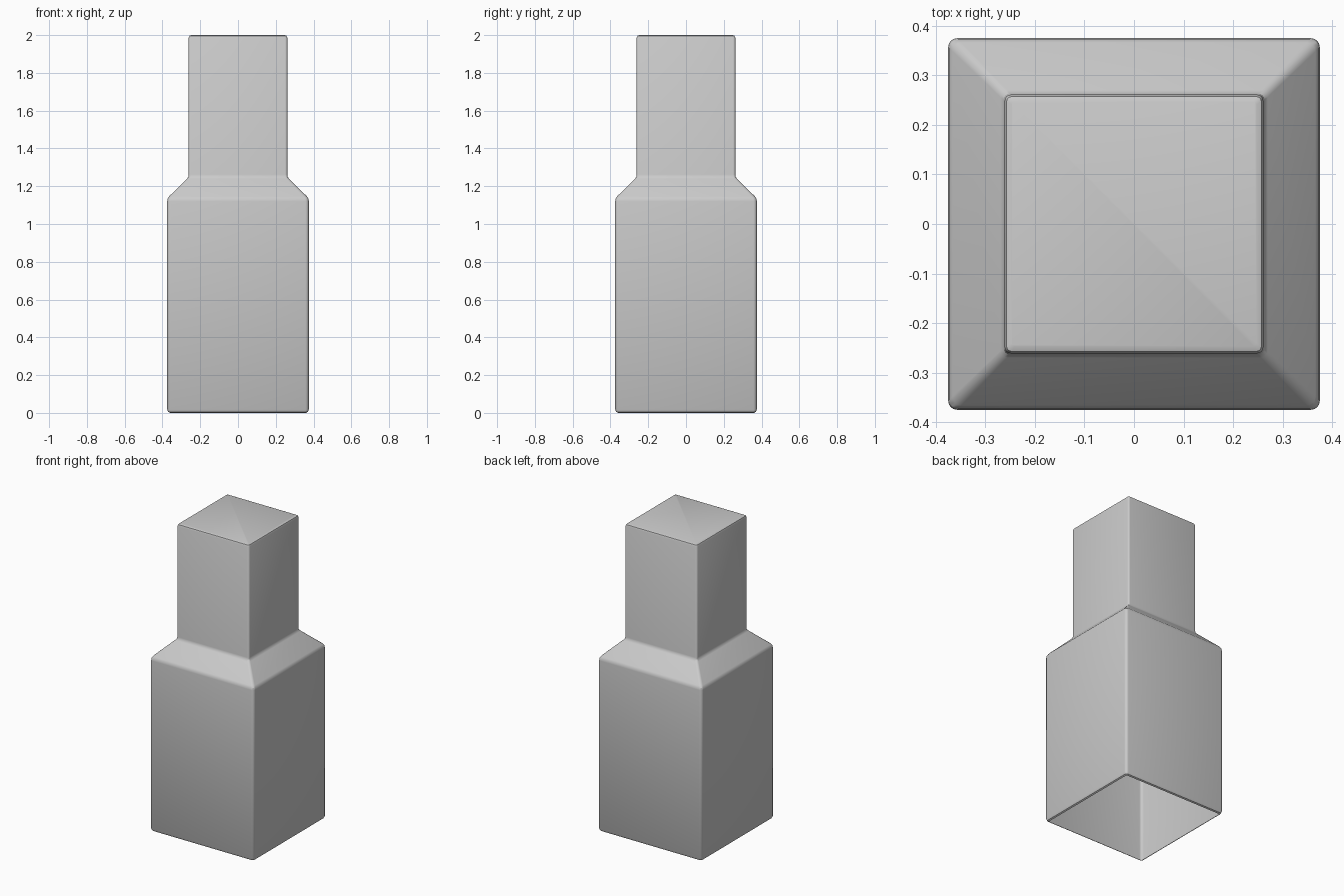
import bpy, bmesh, math

if "Cube" in bpy.data.objects:
    bpy.data.objects.remove(bpy.data.objects["Cube"])


def ring(bm, half, z, radius, seg=4):
    """One rounded-square loop of vertices at height z."""
    verts = []
    c = half - radius
    for q, (sx, sy) in enumerate([(1, 1), (-1, 1), (-1, -1), (1, -1)]):
        for i in range(seg + 1):
            a = math.pi / 2 * (q + i / seg)
            verts.append(bm.verts.new((sx * c + radius * math.cos(a),
                                       sy * c + radius * math.sin(a), z)))
    return verts


# Side profile (half width, height, corner radius): lip, body, shoulder, neck, top
profile = [
    (0.360, 0.000, 0.008), (0.369, 0.005, 0.014), (0.375, 0.018, 0.018),
    (0.375, 1.120, 0.018), (0.373, 1.134, 0.018), (0.366, 1.145, 0.018),
    (0.270, 1.240, 0.014), (0.263, 1.249, 0.012), (0.261, 1.262, 0.012),
    (0.261, 1.986, 0.012), (0.257, 1.996, 0.010), (0.247, 2.000, 0.006),
]

# Hollow square shell, open underneath
bm = bmesh.new()
rings = [ring(bm, *p) for p in profile]
for low, high in zip(rings, rings[1:]):
    n = len(low)
    for i in range(n):
        j = (i + 1) % n
        bm.faces.new((low[i], low[j], high[j], high[i]))
bm.faces.new(rings[-1])

mesh = bpy.data.meshes.new("square_bottle_shell")
bm.to_mesh(mesh)
bm.free()
shell = bpy.data.objects.new("square_bottle_shell", mesh)
bpy.context.collection.objects.link(shell)

# Smooth rounded edges
bpy.context.view_layer.objects.active = shell
shell.select_set(True)
bpy.ops.object.shade_smooth_by_angle(angle=math.radians(30))
